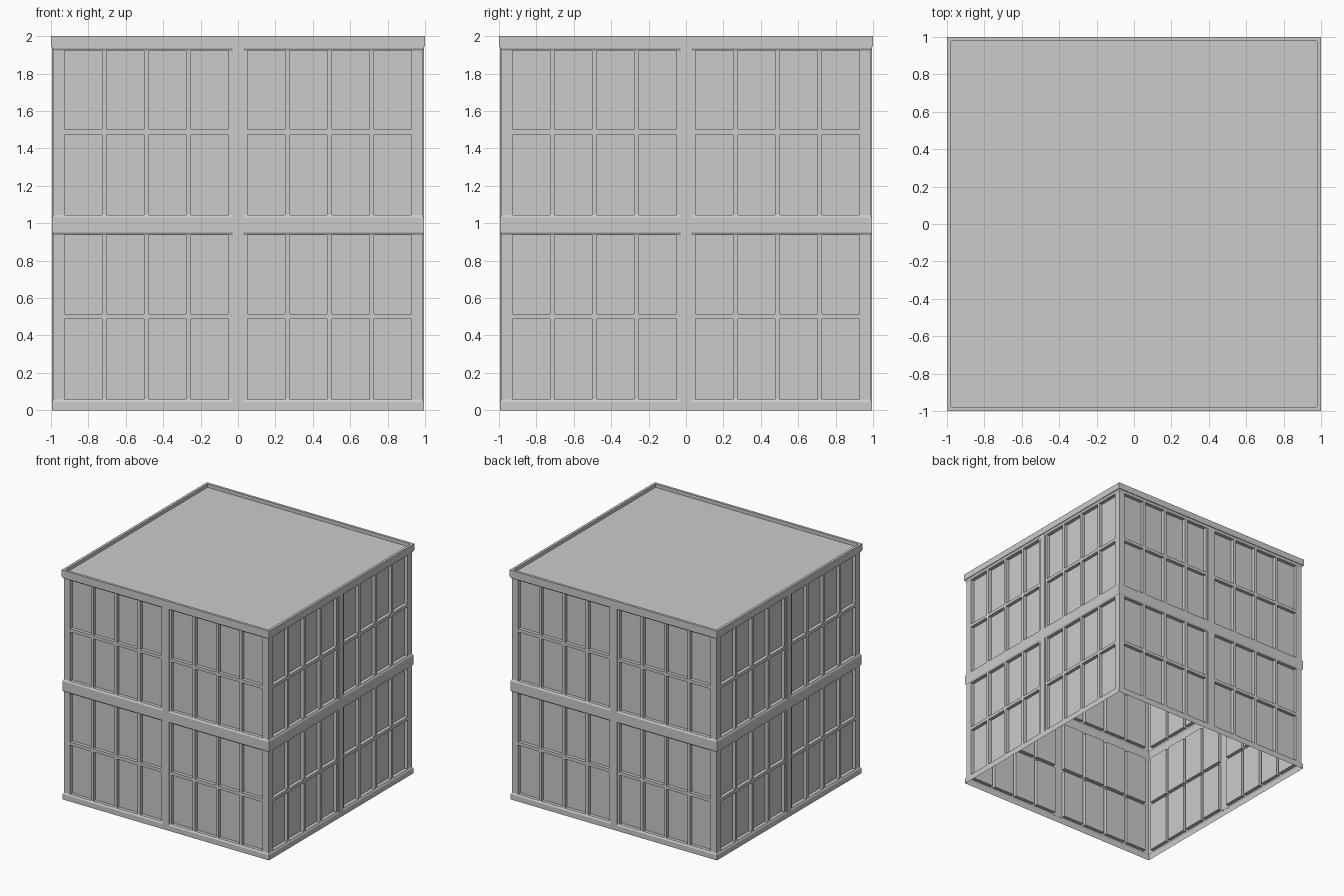
import bpy, bmesh, math

if "Cube" in bpy.data.objects:
    bpy.data.objects.remove(bpy.data.objects["Cube"])

WALL, BAND, RECESS = 0.986, 0.994, 0.03   # distances from the centre

grey = bpy.data.materials.new("light grey")
grey.diffuse_color = (0.6, 0.6, 0.6, 1)
grey.use_nodes = True
grey.node_tree.nodes["Principled BSDF"].inputs["Base Color"].default_value = grey.diffuse_color


def finish(bm, name, angle=0):
    bmesh.ops.remove_doubles(bm, verts=bm.verts, dist=1e-5)
    me = bpy.data.meshes.new(name)
    bm.to_mesh(me)
    bm.free()
    me.materials.append(grey)
    ob = bpy.data.objects.new(name, me)
    ob.rotation_euler.z = angle
    bpy.context.collection.objects.link(ob)
    return ob


def quad(bm, *pts):
    bm.faces.new([bm.verts.new(p) for p in pts])


# column edges of the panes (mirrored) and row edges of the panes and bands
half = [0.05, 0.25, 0.277, 0.477, 0.503, 0.703, 0.728, 0.928]
columns = [-1] + [-x for x in reversed(half)] + half + [1]
panes_x = [i for i in range(1, 17, 2) if i < 8] + [i for i in range(9, 17, 2)]
bands = [0, 0.045, 0.95, 1.03, 1.935, 1.945]
panes_z = [(0.059, 0.514), (0.487 + 0.027, 0.937)]
panes_z = [(0.059, 0.487), (0.514, 0.937), (1.045, 1.473), (1.5, 1.923)]
rows = sorted(bands + [z for p in panes_z for z in p])
pane_bottoms = [p[0] for p in panes_z]


def facade(name, angle):
    bm = bmesh.new()

    def pt(x, z, back=0.0):
        d = BAND if z in bands else WALL
        return (x * d if abs(x) == 1 else x, -d + back, z)

    # wall sheet with recessed panes
    for i, (x0, x1) in enumerate(zip(columns, columns[1:])):
        for z0, z1 in zip(rows, rows[1:]):
            ring = [(x0, z0), (x1, z0), (x1, z1), (x0, z1)]
            if i in panes_x and z0 in pane_bottoms:
                quad(bm, *[pt(x, z, RECESS) for x, z in ring])
                for a, b in zip(ring, ring[1:] + ring[:1]):
                    quad(bm, pt(*a), pt(*b), pt(*b, RECESS), pt(*a, RECESS))
            else:
                quad(bm, *[pt(x, z) for x, z in ring])
    # central pilaster on each storey
    for z0, z1 in ((0.045, 0.95), (1.03, 1.935)):
        prof = [(-0.03, -WALL), (-0.03, -BAND), (0.03, -BAND), (0.03, -WALL)]
        for (xa, ya), (xb, yb) in zip(prof, prof[1:]):
            quad(bm, (xa, ya, z0), (xb, yb, z0), (xb, yb, z1), (xa, ya, z1))
    finish(bm, name, angle)


for k, side in enumerate(("front", "right", "back", "left")):
    facade(side + "_wall", k * math.pi / 2)

# cornice with parapet and the flat roof inside it
bm = bmesh.new()
loops = []
for r, z in ((WALL, 1.945), (1, 1.945), (1, 2), (0.978, 2), (0.978, 1.97)):
    loops.append([bm.verts.new((sx * r, sy * r, z))
                  for sx, sy in ((-1, -1), (1, -1), (1, 1), (-1, 1))])
for a, b in zip(loops, loops[1:]):
    for j in range(4):
        n = (j + 1) % 4
        bm.faces.new((a[j], a[n], b[n], b[j]))
bm.faces.new(loops[-1])
finish(bm, "roof_and_cornice")
